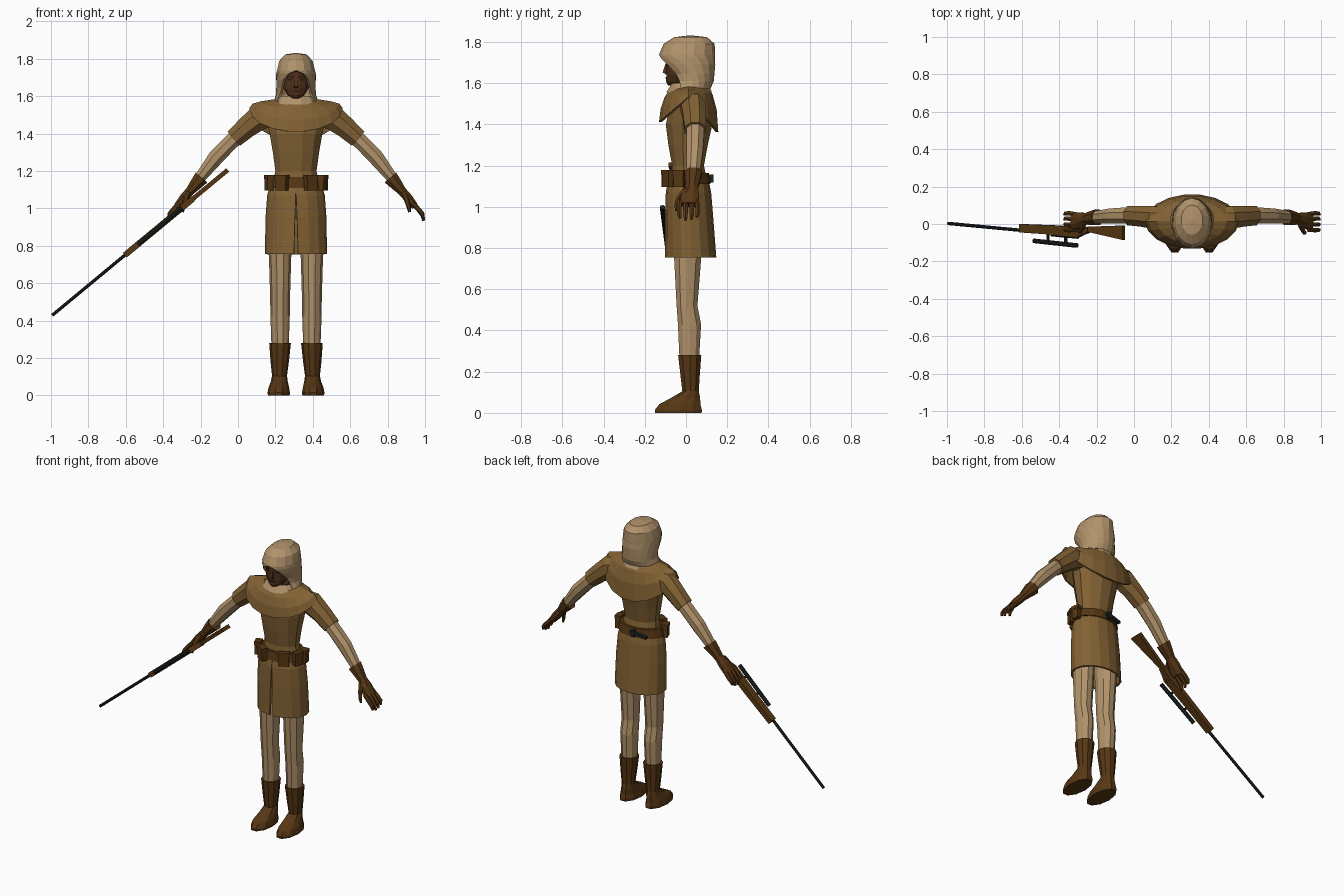
import bpy, bmesh, math
from mathutils import Vector, Matrix

if "Cube" in bpy.data.objects:
    bpy.data.objects.remove(bpy.data.objects["Cube"])

BODY_X = 0.31  # the figure stands to the right of the long rifle


def material(name, rgb):
    m = bpy.data.materials.new(name)
    m.diffuse_color = (*rgb, 1)
    m.use_nodes = True
    m.node_tree.nodes["Principled BSDF"].inputs["Base Color"].default_value = m.diffuse_color
    return m


TAN = material("tan_cloth", (0.44, 0.29, 0.145))
CLOTH = material("olive_brown_cloth", (0.225, 0.122, 0.034))
LEATHER = material("brown_leather", (0.095, 0.038, 0.007))
SKIN = material("dark_skin", (0.075, 0.029, 0.010))
DARK = material("dark_features", (0.022, 0.010, 0.005))
METAL = material("black_metal", (0.013, 0.015, 0.015))


def finish(name, bm, mat, x=BODY_X, mirror=False, thick=0):
    bmesh.ops.remove_doubles(bm, verts=bm.verts, dist=1e-5)
    bmesh.ops.recalc_face_normals(bm, faces=bm.faces)
    me = bpy.data.meshes.new(name)
    bm.to_mesh(me)
    bm.free()
    me.materials.append(mat)
    ob = bpy.data.objects.new(name, me)
    ob.location.x = x
    bpy.context.collection.objects.link(ob)
    if thick:
        s = ob.modifiers.new("thickness", 'SOLIDIFY')
        s.thickness, s.offset = thick, -1
    if mirror:
        m = ob.modifiers.new("mirror", 'MIRROR')
        m.use_mirror_merge = False
    return ob


def oval(c, u, v, n=12, gap=None):
    """Oval ring; gap is half the opening angle at the front."""
    c, u, v = Vector(c), Vector(u), Vector(v)
    if gap is None:
        angles = [-90 + 360 * (i + 0.5) / n for i in range(n)]
    else:
        angles = [-90 + gap + (360 - 2 * gap) * i / (n - 1) for i in range(n)]
    return [c + u * math.cos(math.radians(a)) + v * math.sin(math.radians(a)) for a in angles]


def level(x, y, z, rx, ry, n=12, gap=None):
    return oval((x, y, z), (rx, 0, 0), (0, ry, 0), n, gap)


def loft(name, rings, mat, closed=True, caps=True, **kw):
    bm = bmesh.new()
    vs = [[bm.verts.new(p) for p in r] for r in rings]
    n = len(vs[0])
    for a, b in zip(vs, vs[1:]):
        for i in range(n if closed else n - 1):
            j = (i + 1) % n
            bm.faces.new((a[i], a[j], b[j], b[i]))
    if caps and closed:
        bm.faces.new(vs[0][::-1])
        bm.faces.new(vs[-1])
    return finish(name, bm, mat, **kw)


def limb(name, pts, mat, n=8, **kw):
    """Tube through points (x, y, z, half thickness, half width in y)."""
    rings = []
    for i, (x, y, z, r, w) in enumerate(pts):
        a, b = pts[max(i - 1, 0)], pts[min(i + 1, len(pts) - 1)]
        d = Vector((b[0] - a[0], 0, b[2] - a[2])).normalized()
        rings.append(oval((x, y, z), Vector((-d.z, 0, d.x)) * r, (0, w, 0), n))
    return loft(name, rings, mat, **kw)


def box(name, c, size, mat, turn=0, tilt=0, **kw):
    bm = bmesh.new()
    bmesh.ops.create_cube(bm, size=1)
    bm.transform(Matrix.Translation(c) @ Matrix.Rotation(turn, 4, 'Z')
                 @ Matrix.Rotation(tilt, 4, 'Y') @ Matrix.Diagonal((*size, 1)))
    return finish(name, bm, mat, **kw)


# Hood with an arched face opening, and its collar
HOOD = [(.02, 1.575, .118, .10, 62), (.03, 1.61, .106, .105, 54), (.028, 1.645, .106, .11, 46),
        (.012, 1.69, .107, .13, 38), (.005, 1.72, .106, .135, 22), (.005, 1.738, .104, .136, 0),
        (.015, 1.79, .091, .124, 0), (.022, 1.823, .058, .08, 0), (.022, 1.832, 0, 0, 0)]
loft("hood", [level(0, y, z, rx, ry, 15, g) for y, z, rx, ry, g in HOOD], TAN,
     closed=False, thick=0.014)
loft("collar", [level(0, .015, 1.555, .125, .115), level(0, .02, 1.60, .098, .09),
                level(0, .02, 1.585, .08, .07)], TAN, caps=False)

# Head, nose, eyes, brows and mouth
loft("head", [level(0, y, z, rx, ry) for y, z, rx, ry in (
    (.0, 1.52, .05, .05), (-.0, 1.585, .048, .055), (-.04, 1.59, .03, .05), (-.038, 1.605, .047, .06),
    (-.03, 1.64, .068, .068), (-.025, 1.70, .075, .072), (-.02, 1.76, .07, .075))], SKIN)
loft("nose", [level(0, -.09, 1.643, .016, .012, 4), level(0, -.098, 1.652, .018, .022, 4),
              level(0, -.092, 1.695, .009, .010, 4)], SKIN)
box("eye", (.032, -.0875, 1.688), (.026, .009, .009), DARK, turn=.3, mirror=True)
box("brow", (.034, -.088, 1.703), (.036, .009, .006), DARK, turn=.3, mirror=True)
box("mouth", (0, -.0945, 1.627), (.034, .009, .007), DARK)


# Shoulder cape, dipping at front and back
def cape_ring(rx, ry, z, front, back):
    pts = level(0, .013, z, rx, ry, 18)
    for p in pts:
        s = (p.y - .013) / ry
        p.z -= front * -s if s < 0 else back * s
    return pts


loft("shoulder_cape", [cape_ring(.105, .095, 1.585, .02, 0), cape_ring(.185, .118, 1.573, .04, .03),
                       cape_ring(.232, .138, 1.56, .085, .09), cape_ring(.25, .146, 1.535, .125, .175)],
     CLOTH, caps=False, thick=0.012)

# Tunic: chest and split skirt
loft("tunic_chest", [level(0, y, z, rx, ry) for y, z, rx, ry in (
    (.015, 1.10, .135, .095), (.01, 1.20, .114, .08), (.01, 1.30, .128, .099),
    (.015, 1.40, .146, .117), (.02, 1.49, .165, .10), (.02, 1.56, .15, .07))], CLOTH)
loft("tunic_skirt", [level(0, y, z, rx, ry, 17, g) for y, z, rx, ry, g in (
    (.012, 1.13, .138, .098, .3), (.012, 1.07, .154, .11, .5), (.015, .95, .163, .117, 2),
    (.022, .755, .166, .125, 4))], CLOTH, closed=False, thick=0.012)

# Belt, pouches and the tool at the back
loft("belt", [level(0, .012, z, rx, ry, 16) for z, rx, ry in (
    (1.11, .152, .108), (1.165, .142, .10))], LEATHER)
for deg, w in ((-29, .062), (31, .062), (68, .05), (-70, .05), (98, .045)):
    a = math.radians(deg)
    c = (.153 * math.sin(a), .01 - .112 * math.cos(a), 1.137)
    box("belt_pouch", c, (w, .034, .082), LEATHER, turn=a)
    box("pouch_flap", (c[0], c[1], 1.168), (w + .007, .04, .022), LEATHER, turn=a)
box("belt_tool", (-.05, .118, 1.135), (.11, .02, .016), METAL, turn=.12, tilt=-.2)
box("belt_tool_head", (-.015, .12, 1.137), (.025, .026, .04), METAL)

# Legs and boots
loft("trouser_leg", [level(x, y, z, rx, ry, 10) for x, y, z, rx, ry in (
    (.08, .012, 1.0, .066, .078), (.085, .008, .75, .06, .069), (.085, .005, .52, .053, .053),
    (.085, .017, .43, .052, .059), (.085, .016, .26, .046, .05))], TAN, mirror=True)
loft("boot", [level(x, y, z, rx, ry, 10) for x, y, z, rx, ry in (
    (.085, .018, .28, .058, .059), (.087, .02, .18, .049, .049), (.088, .022, .105, .04, .042),
    (.089, .0, .075, .045, .072), (.092, -.03, .042, .055, .105), (.092, -.037, .015, .06, .12),
    (.092, -.037, 0, .058, .119))], LEATHER, mirror=True)

# Arms: short sleeve, forearm, glove
limb("sleeve", [(.12, .03, 1.50, .06, .06), (.20, .035, 1.485, .074, .066), (.265, .042, 1.432, .062, .06),
                (.333, .045, 1.372, .054, .056)], CLOTH, mirror=True)
limb("forearm", [(.30, .045, 1.40, .045, .046), (.36, .045, 1.342, .044, .046), (.43, .043, 1.27, .045, .043),
                 (.52, .035, 1.155, .031, .035)], TAN, mirror=True)
limb("glove_hand", [(.505, .036, 1.165, .044, .046), (.535, .032, 1.13, .036, .04),
                    (.567, .028, 1.092, .026, .032), (.60, .02, 1.055, .026, .046),
                    (.636, .014, 1.01, .02, .05)], LEATHER, mirror=True)
for k, y in enumerate((-.03, -.002, .026, .052)):
    e = .012 * abs(k - 1.3)
    limb("finger", [(.622, y, 1.03, .013, .013), (.657, y * 1.1, .992, .013, .013),
                    (.676, y * 1.1, .962 + e / 2, .011, .012), (.682, y, .93 + e, .007, .008)],
         LEATHER, n=6, mirror=True)
limb("thumb", [(.575, .0, 1.09, .014, .016), (.592, -.032, 1.045, .014, .015),
               (.602, -.046, 1.01, .012, .012), (.607, -.046, .98, .007, .008)], LEATHER, n=6, mirror=True)

# Rifle: laid along a slanted line, its top side facing forward
SLOPE = 0.828
NORMAL = Vector((-SLOPE, 0, 1)).normalized()


def on_line(x, y):
    return Vector((x, y, .427 + SLOPE * (x + .995)))


def plank(name, outline, half, mat):
    loft(name, [[on_line(*p) + NORMAL * h for p in outline] for h in (-half, half)], mat, x=0)


def rod(name, a, b, r, mat, n=8):
    a, b = on_line(*a), on_line(*b)
    side = NORMAL.cross(b - a).normalized()
    loft(name, [oval(p, NORMAL * r, side * r, n) for p in (a, b)], mat, x=0)


plank("rifle_fore_end", [(-.605, 0), (-.605, -.045), (-.46, -.055), (-.30, -.072), (-.275, -.058),
                         (-.24, -.045), (-.24, -.015), (-.30, -.02), (-.40, -.008)], .016, LEATHER)
plank("rifle_stock", [(-.25, -.04), (-.25, -.015), (-.17, -.012), (-.055, -.008), (-.055, -.085)],
      .012, LEATHER)
rod("rifle_barrel", (-.993, .003), (-.58, -.036), .0095, METAL)
rod("rifle_scope", (-.535, -.09), (-.305, -.115), .013, METAL)
for x, y in ((-.46, -.075), (-.365, -.085)):
    rod("scope_mount", (x, y + .03), (x, y - .02), .009, METAL, 4)
rod("rifle_bolt", (-.44, -.055), (-.30, -.068), .012, METAL)
